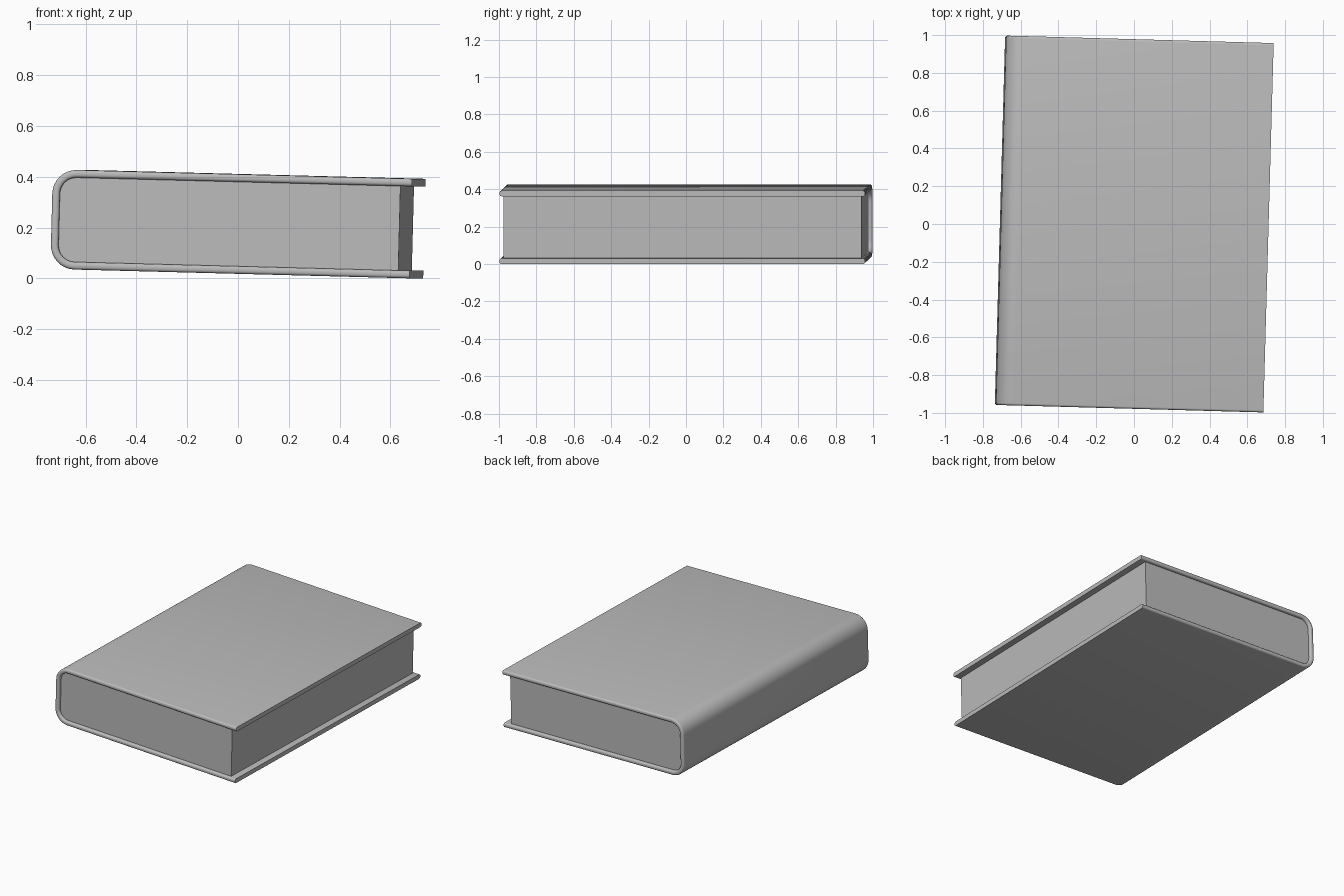
import bpy, bmesh
from math import sin, cos, pi, radians
from mathutils import Matrix

cube = bpy.data.objects.get("Cube")
if cube:
    bpy.data.objects.remove(cube, do_unlink=True)

WIDTH, LENGTH, THICK = 1.415, 1.956, 0.392
BOARD = 0.03          # cover board thickness
RADIUS = 0.095        # outer spine corner radius
POSE = (Matrix.Translation((0, 0, 0.2145))
        @ Matrix.Rotation(radians(-1.6), 4, 'Z')
        @ Matrix.Rotation(radians(1.5), 4, 'Y'))

grey = bpy.data.materials.new("book_grey")
grey.use_nodes = True
colour = (0.5, 0.5, 0.5, 1)
grey.diffuse_color = colour
grey.node_tree.nodes["Principled BSDF"].inputs["Base Color"].default_value = colour


def u_path(inset, right):
    """Sideways U: top fore edge, round the spine, bottom fore edge."""
    half, r = THICK / 2 - inset, RADIUS - inset
    cx, cz = -WIDTH / 2 + RADIUS, THICK / 2 - RADIUS
    arc = [pi / 2 + pi / 2 * i / 8 for i in range(9)]
    upper = [(cx + r * cos(a), cz + r * sin(a)) for a in arc]
    lower = [(x, -z) for x, z in reversed(upper)]
    return [(right, half)] + upper + lower + [(right, -half)]


def extrude_section(name, section, length, round_ends=0):
    """Extrude an x-z outline along y, optionally rounding its end rims."""
    bm = bmesh.new()
    start = bm.faces.new([bm.verts.new((x, -length / 2, z)) for x, z in section])
    out = bmesh.ops.extrude_face_region(bm, geom=[start], use_keep_orig=True)
    moved = [g for g in out["geom"] if isinstance(g, bmesh.types.BMVert)]
    bmesh.ops.translate(bm, verts=moved, vec=(0, length, 0))
    bmesh.ops.recalc_face_normals(bm, faces=bm.faces)
    if round_ends:
        rims = [e for e in bm.edges
                if abs(e.verts[0].co.y - e.verts[1].co.y) < 1e-5
                and not all(v.co.x > WIDTH / 2 - 1e-4 for v in e.verts)]
        bmesh.ops.bevel(bm, geom=rims, offset=round_ends, segments=4,
                        profile=0.5, affect='EDGES', clamp_overlap=True)
    mesh = bpy.data.meshes.new(name)
    bm.to_mesh(mesh)
    bm.free()
    mesh.materials.append(grey)
    obj = bpy.data.objects.new(name, mesh)
    bpy.context.collection.objects.link(obj)
    obj.matrix_world = POSE
    bpy.ops.object.select_all(action='DESELECT')
    obj.select_set(True)
    bpy.context.view_layer.objects.active = obj
    bpy.ops.object.shade_smooth_by_angle(angle=radians(35))
    return obj


# Cover: both boards and the rounded spine in one bent sheet
outer = u_path(0, WIDTH / 2)
inner = u_path(BOARD, WIDTH / 2)
extrude_section("cover", outer + inner[::-1], LENGTH, round_ends=0.012)

# Page block: fills the cover, set back from its open edges
extrude_section("page_block", u_path(BOARD, WIDTH / 2 - 0.045), LENGTH - 0.04)
